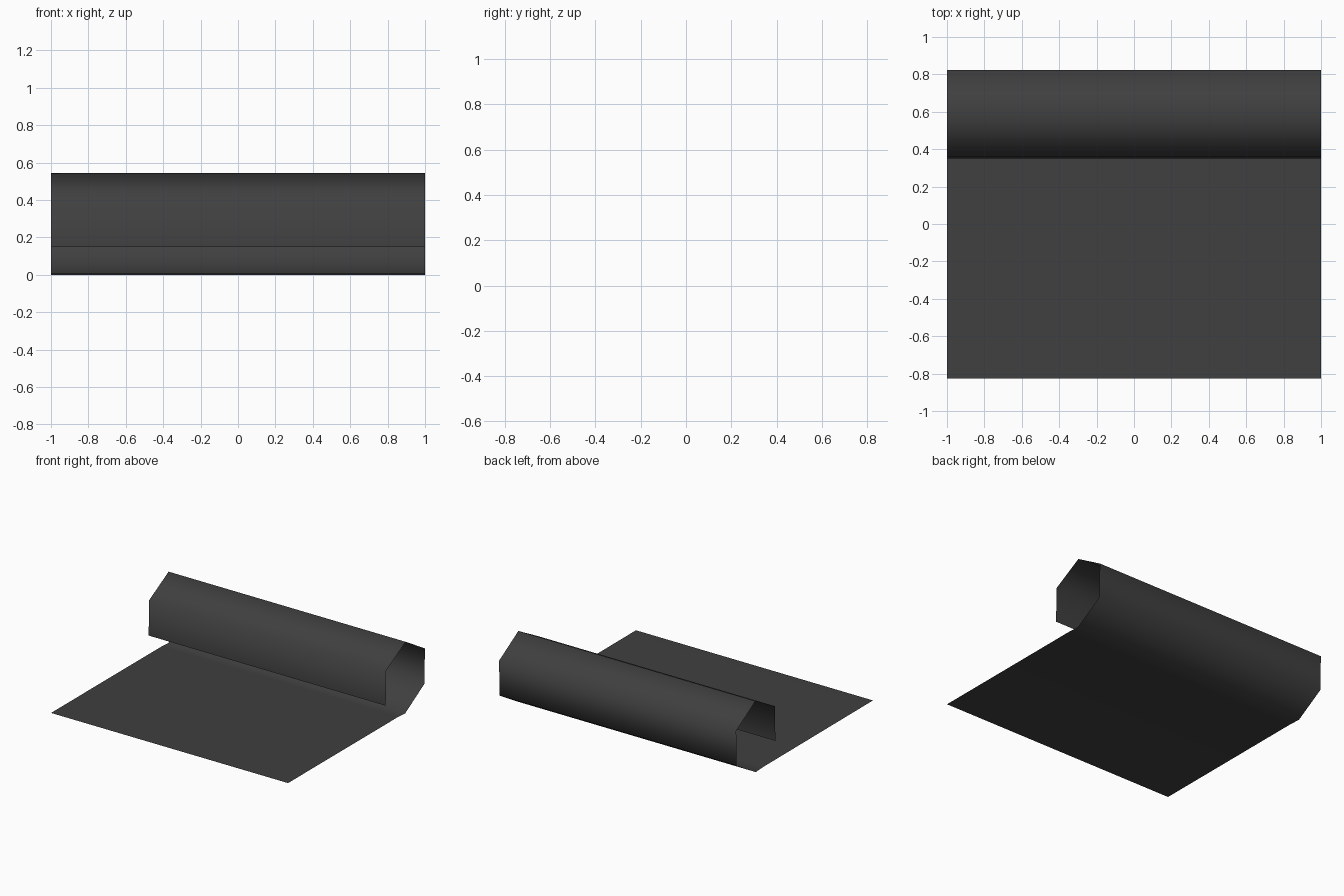
import bpy, bmesh

if "Cube" in bpy.data.objects:
    bpy.data.objects.remove(bpy.data.objects["Cube"])

# Side profile (y, z): flat sheet running into a six-sided roll
profile = [(-0.825, 0.007), (0.5, 0.005), (0.587, 0.0), (0.82, 0.138), (0.823, 0.405),
           (0.592, 0.543), (0.358, 0.415), (0.351, 0.148)]

# Sweep the profile across x as a single thin sheet
bm = bmesh.new()
left = [bm.verts.new((-1, y, z)) for y, z in profile]
right = [bm.verts.new((1, y, z)) for y, z in profile]
for i in range(len(profile) - 1):
    face = bm.faces.new((left[i], right[i], right[i + 1], left[i + 1]))
    face.smooth = True

mesh = bpy.data.meshes.new("rolled_mat")
bm.to_mesh(mesh)
bm.free()
mat_obj = bpy.data.objects.new("rolled_mat", mesh)
bpy.context.collection.objects.link(mat_obj)

# Dark rubber colour
dark = bpy.data.materials.new("dark_rubber")
dark.diffuse_color = (0.05, 0.05, 0.05, 1)
dark.use_nodes = True
dark.node_tree.nodes["Principled BSDF"].inputs["Base Color"].default_value = dark.diffuse_color
mesh.materials.append(dark)
